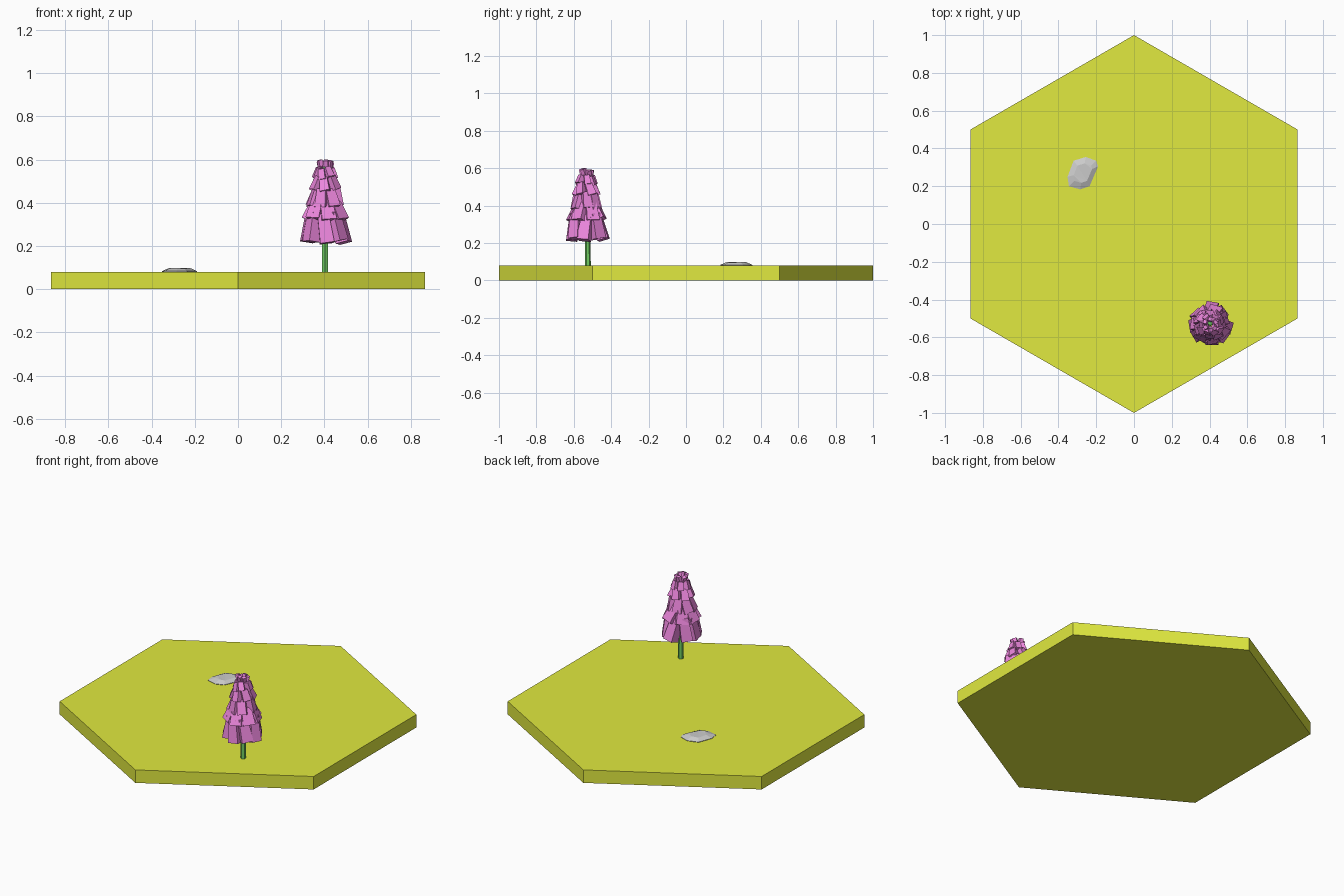
import bpy, bmesh, math, random
from mathutils import Matrix, Vector

if "Cube" in bpy.data.objects:
    bpy.data.objects.remove(bpy.data.objects["Cube"])

random.seed(4)


def finish(name, bm, color=None):
    bmesh.ops.recalc_face_normals(bm, faces=bm.faces)
    mesh = bpy.data.meshes.new(name)
    bm.to_mesh(mesh)
    bm.free()
    ob = bpy.data.objects.new(name, mesh)
    bpy.context.collection.objects.link(ob)
    if color:
        mat = bpy.data.materials.new(name + "_colour")
        mat.diffuse_color = (*color, 1)
        mat.use_nodes = True
        mat.node_tree.nodes["Principled BSDF"].inputs["Base Color"].default_value = mat.diffuse_color
        mesh.materials.append(mat)
    return ob


def prism(bm, sides, r1, r2, z0, z1, x=0, y=0, turn=0):
    m = Matrix.Translation((x, y, (z0 + z1) / 2)) @ Matrix.Rotation(turn, 4, 'Z')
    bmesh.ops.create_cone(bm, cap_ends=True, segments=sides, radius1=r1,
                          radius2=r2, depth=z1 - z0, matrix=m)


# Hexagonal ground tile, corners on the y axis
bm = bmesh.new()
prism(bm, 6, 1, 1, 0, 0.08)
for v in bm.verts:
    a = round((math.atan2(v.co.y, v.co.x) - math.pi / 2) / (math.pi / 3))
    a = a * math.pi / 3 + math.pi / 2
    v.co.x, v.co.y = math.cos(a), math.sin(a)
finish("ground_tile", bm, (0.75, 0.82, 0.05))

# Flat half-buried rock: outline ring, smaller top ring
outline = [(-.345, .20), (-.285, .183), (-.235, .20), (-.19, .305),
           (-.20, .335), (-.255, .355), (-.32, .335), (-.352, .25)]
bm = bmesh.new()
rings = []
for k, z in ((0.9, 0.06), (1.0, 0.083), (0.6, 0.095)):
    rings.append([bm.verts.new((-.27 + (x + .27) * k, .27 + (y - .27) * k,
                                z + (0.003 * (i % 2) if k < .8 else 0)))
                  for i, (x, y) in enumerate(outline)])
for lo, hi in zip(rings, rings[1:]):
    for i in range(8):
        j = (i + 1) % 8
        bm.faces.new((lo[i], lo[j], hi[j], hi[i]))
bm.faces.new(rings[0][::-1])
bmesh.ops.triangulate(bm, faces=[bm.faces.new(rings[-1])])
finish("rock", bm)

# Flower stem
bm = bmesh.new()
prism(bm, 6, 0.016, 0.012, 0.07, 0.575, 0.403, -0.525)
finish("flower_stem", bm, (0.16, 0.60, 0.12))

# Blossom: tiers of boxy florets flaring outward at the bottom
# count, ring radius, centre z, width, depth, height, tilt in degrees
tiers = [(8, .073, .285, .066, .060, .135, 11),
         (7, .058, .365, .070, .056, .100, 20),
         (7, .050, .425, .056, .048, .085, 14),
         (6, .044, .485, .046, .040, .065, 18),
         (6, .036, .535, .036, .032, .050, 20),
         (6, .026, .579, .026, .024, .030, -20)]
bm = bmesh.new()
for t, (n, r, z, w, d, h, tilt) in enumerate(tiers):
    for i in range(n):
        a = (i + 0.5 * (t % 2)) * math.tau / n + random.uniform(-.12, .12)
        m = (Matrix.Translation((0.404, -0.532, 0))
             @ Matrix.Rotation(a, 4, 'Z')
             @ Matrix.Translation((r, 0, z + random.uniform(-.006, .006)))
             @ Matrix.Rotation(math.radians(-tilt + random.uniform(-7, 7)), 4, 'Y')
             @ Matrix.Rotation(random.uniform(-.2, .2), 4, 'X')
             @ Matrix.Rotation(random.uniform(-.25, .25), 4, 'Z')
             @ Matrix.Diagonal(Vector((d, w, h, 1))))
        box = bmesh.ops.create_cube(bm, size=1)["verts"]
        for v in box:
            if v.co.z > 0:
                v.co.x *= 0.8
                v.co.y *= 0.8
            v.co = m @ v.co
finish("flower_blossom", bm, (0.84, 0.24, 0.72))
